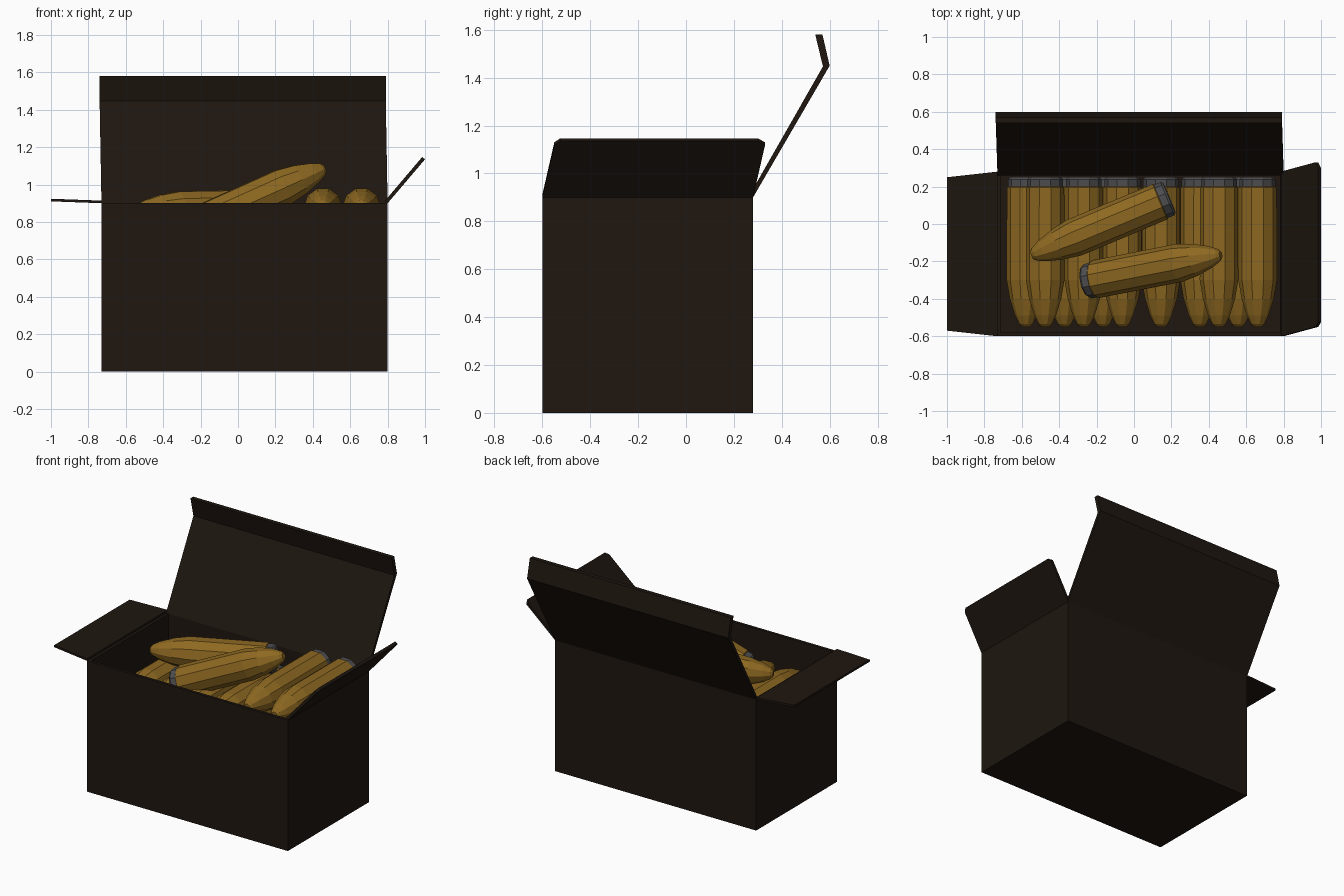
import bpy, bmesh, math
from mathutils import Vector

if "Cube" in bpy.data.objects:
    bpy.data.objects.remove(bpy.data.objects["Cube"])


def material(name, rgb):
    m = bpy.data.materials.new(name)
    m.diffuse_color = (*rgb, 1)
    m.use_nodes = True
    m.node_tree.nodes["Principled BSDF"].inputs["Base Color"].default_value = m.diffuse_color
    return m


CARD = material("dark_card", (0.013, 0.008, 0.005))
BRASS = material("brass", (0.27, 0.14, 0.015))
STEEL = material("steel", (0.075, 0.075, 0.08))


def finish(bm, name, mats):
    bmesh.ops.recalc_face_normals(bm, faces=bm.faces)
    me = bpy.data.meshes.new(name)
    bm.to_mesh(me)
    bm.free()
    for m in mats:
        me.materials.append(m)
    ob = bpy.data.objects.new(name, me)
    bpy.context.collection.objects.link(ob)
    return ob


def loft(name, rings, mats, rim_bands=()):
    """Skin a list of equal-length point rings and cap both ends."""
    bm = bmesh.new()
    vs = [[bm.verts.new(p) for p in ring] for ring in rings]
    n = len(vs[0])
    cap = bm.faces.new(vs[0])
    cap.material_index = 1 if rim_bands else 0
    bm.faces.new(vs[-1])
    for k in range(len(vs) - 1):
        for i in range(n):
            j = (i + 1) % n
            f = bm.faces.new((vs[k][i], vs[k][j], vs[k + 1][j], vs[k + 1][i]))
            f.material_index = 1 if k in rim_bands else 0
    return finish(bm, name, mats)


# Open carton with thin walls
X0, X1, Y0, Y1, H, T = -0.73, 0.80, -0.60, 0.28, 0.90, 0.02


def rect(inset, z):
    return [(X0 + inset, Y0 + inset, z), (X1 - inset, Y0 + inset, z),
            (X1 - inset, Y1 - inset, z), (X0 + inset, Y1 - inset, z)]


loft("carton", [rect(T, T), rect(T, H), rect(0, H), rect(0, 0)], [CARD])

# Back lid with folded lip, as (y, z, sideways drift)
lid = [(0.28, 0.90, 0), (0.60, 1.45, 0.01), (0.57, 1.58, 0.01),
       (0.54, 1.58, 0.01), (0.572, 1.447, 0.01), (0.26, 0.90, 0)]
loft("lid", [[(x - d, y, z) for y, z, d in lid] for x in (X0, X1)], [CARD])


# Side flaps: outline extruded by its thickness
def flap(name, outline, offset):
    o = Vector(offset)
    pts = [Vector(p) for p in outline]
    loft(name, [pts, [p + o for p in pts]], [CARD])


flap("left_flap", [(X0, Y0, 0.90), (-1.0, -0.57, 0.91),
                   (-1.0, 0.25, 0.91), (X0, Y1, 0.90)], (0, 0, 0.014))
flap("right_flap", [(X1, Y0, 0.90), (0.985, -0.55, 1.118), (1.0, -0.525, 1.135),
                    (1.0, 0.30, 1.135), (0.985, 0.33, 1.118), (X1, Y1, 0.90)],
     (-0.015, 0, 0.012))

# Pointed shells: (distance from base, radius)
PROFILE = [(0, 0.086), (0.012, 0.096), (0.05, 0.096), (0.055, 0.102),
           (0.55, 0.103), (0.65, 0.086), (0.74, 0.058), (0.785, 0.036), (0.80, 0.02)]
SIDES = 10


def shell(name, base, tip):
    base = Vector(base)
    q = (Vector(tip) - base).to_track_quat('Z', 'Y')
    rings = []
    for d, r in PROFILE:
        rings.append([base + q @ Vector((r * math.cos(math.tau * i / SIDES),
                                         r * math.sin(math.tau * i / SIDES), d))
                      for i in range(SIDES)])
    loft(name, rings, [BRASS, STEEL], rim_bands=(0, 1))


# Stacked layers: (height, first x, column numbers)
STEP = 0.2065
layers = [(0.515, -0.578, range(3)), (0.515, -0.578, (5, 6)),
          (0.695, -0.475, range(6)), (0.88, -0.578, (5, 6))]
for k, (z, x, cols) in enumerate(layers):
    for c in cols:
        px = x + c * STEP
        shell(f"shell_{k}_{c}", (px, 0.25, z), (px, -0.55, z))

# Two loose shells on top
shell("loose_shell_back", (0.19, 0.14, 0.875), (-0.54, -0.165, 0.86))
shell("loose_shell_front", (-0.255, -0.305, 0.765), (0.46, -0.165, 1.085))
